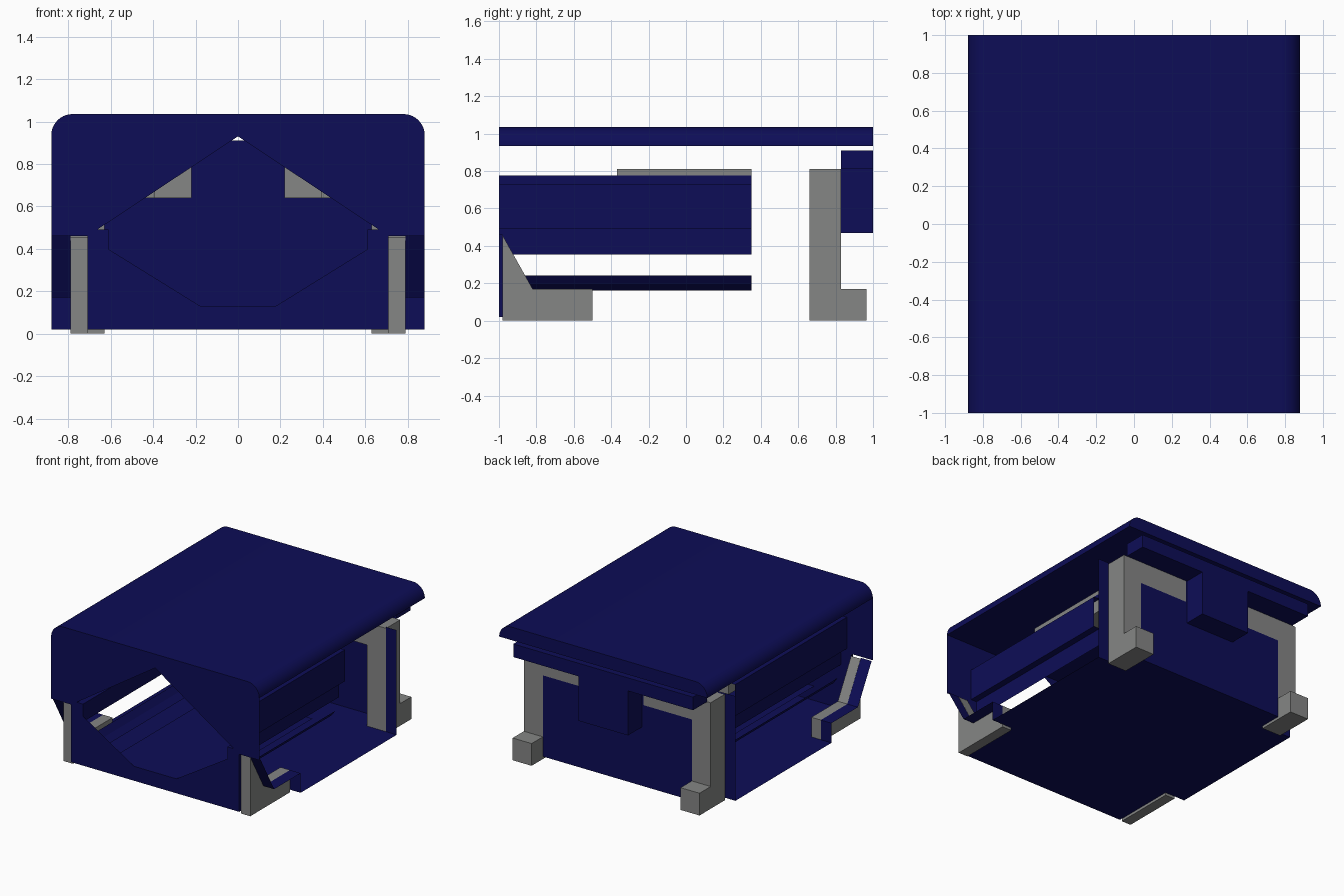
import bpy, bmesh, math

cube = bpy.data.objects.get("Cube")
if cube:
    bpy.data.objects.remove(cube, do_unlink=True)


def material(name, rgb):
    m = bpy.data.materials.new(name)
    m.use_nodes = True
    m.diffuse_color = (*rgb, 1)
    m.node_tree.nodes["Principled BSDF"].inputs["Base Color"].default_value = (*rgb, 1)
    return m


BLUE = material("navy_blue", (0.004, 0.004, 0.095))
GREY = material("mid_grey", (0.235, 0.24, 0.235))


def finish(name, bm, mat, mirror=False):
    bm.normal_update()
    me = bpy.data.meshes.new(name)
    bm.to_mesh(me)
    bm.free()
    me.materials.append(mat)
    ob = bpy.data.objects.new(name, me)
    bpy.context.collection.objects.link(ob)
    if mirror:
        mod = ob.modifiers.new("Mirror", 'MIRROR')
        mod.merge_threshold = 0.0005
    return ob


def sheets(name, polys, mat, mirror=False):
    """Thin sheet faces, each given as a list of corner points."""
    bm = bmesh.new()
    for p in polys:
        bm.faces.new([bm.verts.new(c) for c in p])
    bmesh.ops.triangulate(bm, faces=[f for f in bm.faces if len(f.verts) > 4])
    bmesh.ops.remove_doubles(bm, verts=bm.verts, dist=0.0002)
    return finish(name, bm, mat, mirror)


def prism(name, pts, axis, a, b, mat, mirror=False):
    """Extrude a 2D outline along x (points are y, z) or along y (points are x, z)."""
    def place(p, d):
        return (d, p[0], p[1]) if axis == 'x' else (p[0], d, p[1])
    bm = bmesh.new()
    face = bm.faces.new([bm.verts.new(place(p, a)) for p in pts])
    ext = bmesh.ops.extrude_face_region(bm, geom=[face])
    for v in ext["geom"]:
        if isinstance(v, bmesh.types.BMVert):
            v.co = v.co.lerp(v.co, 1)
            v.co['xy'.index(axis)] = b
    bmesh.ops.recalc_face_normals(bm, faces=bm.faces)
    return finish(name, bm, mat, mirror)


def arc(cx, cz, r, a0, a1, n):
    return [(cx + r * math.cos(math.radians(a0 + (a1 - a0) * i / n)),
             cz + r * math.sin(math.radians(a0 + (a1 - a0) * i / n))) for i in range(n + 1)]


def rect(a0, a1, b0, b1):
    return [(a0, b0), (a1, b0), (a1, b1), (a0, b1)]


# Roof slab with rounded long edges
roof_arc = arc(0.78, 0.935, 0.1, 0, 90, 10)
roof = prism("roof", roof_arc + [(-x, z) for x, z in reversed(roof_arc)], 'y', -1, 1, BLUE)
bpy.ops.object.select_all(action='DESELECT')
roof.select_set(True)
bpy.context.view_layer.objects.active = roof
bpy.ops.object.shade_smooth_by_angle(angle=math.radians(30))

# Front plate with rounded opening and side grooves
low = arc(0.385, 0.355, 0.225, -90, 0, 6)
high = arc(0.455, 0.775, 0.155, 0, 90, 6)
groove = [(0.61, 0.49), (0.66, 0.49), (0.66, 0.73), (0.61, 0.73)]
outline = ([(0, 1.035)] + list(reversed(roof_arc))
           + [(0.88, 0.46), (0.71, 0.46), (0.71, 0.02), (0, 0.02), (0, 0.13)]
           + low + groove + high + [(0, 0.93)])
sheets("front_plate", [[(x, -1, z) for x, z in reversed(outline)]], BLUE, True)
sheets("front_plate_return", [[(0.71, -1, 0.02), (0.71, -0.98, 0.02),
                               (0.71, -0.98, 0.46), (0.71, -1, 0.46)]], BLUE, True)


# Inner channel: side walls with groove, lower lips and base
def along(p, q):
    return [(p[0], -1, p[1]), (p[0], 0.35, p[1]), (q[0], 0.35, q[1]), (q[0], -1, q[1])]


wall = [(0.61, 0.355)] + groove + [(0.61, 0.775)]
sheets("channel_walls", [along(p, q) for p, q in zip(wall, wall[1:])], BLUE, True)
sheets("channel_lips", [along(low[i], low[i + 1]) for i in (2, 3)], BLUE, True)
sheets("channel_base", [[(-0.385, -1, 0.13), (0.385, -1, 0.13),
                         (0.385, 0.35, 0.13), (-0.385, 0.35, 0.13)]], BLUE)

# Floor, notched around the feet
half_floor = [(0, -1), (0.71, -1), (0.71, -0.5), (0.88, -0.5), (0.88, 0.66),
              (0.63, 0.66), (0.63, 0.83), (0, 0.83)]
sheets("floor", [[(x, y, 0.02) for x, y in reversed(half_floor)]], BLUE, True)

# Stepped ledges over the front feet
step = [(-0.985, 0.46), (-0.82, 0.17), (-0.5, 0.17), (-0.5, 0.02)]
sheets("front_ledge", [[(0.79, *p), (0.88, *p), (0.88, *q), (0.79, *q)]
                       for p, q in zip(step, step[1:])], BLUE, True)

# Back wall around the brackets, and side flanges
back = [(0, 0.02), (0.63, 0.02), (0.63, 0.64), (0.22, 0.64), (0.22, 0.81), (0, 0.81)]
sheets("back_wall", [[(x, 0.83, z) for x, z in reversed(back)]], BLUE, True)
sheets("back_flange", [[(x, 0.66, z) for x, z in rect(0.79, 0.88, 0.02, 0.82)]], BLUE, True)

# T-shaped block at the back
tee = [(-0.21, 0.47), (0.21, 0.47), (0.21, 0.81), (0.76, 0.81), (0.76, 0.91),
       (-0.76, 0.91), (-0.76, 0.81), (-0.21, 0.81)]
prism("back_block", tee, 'y', 0.83, 1, BLUE)

# Grey front feet
foot = [(-0.98, 0), (-0.5, 0), (-0.5, 0.17), (-0.82, 0.17), (-0.98, 0.455)]
prism("front_foot", foot, 'x', 0.71, 0.79, GREY, True)

# Grey back brackets with projecting feet
bracket = [(0.63, 0), (0.79, 0), (0.79, 0.81), (0.22, 0.81), (0.22, 0.64), (0.63, 0.64)]
prism("back_bracket", bracket, 'y', 0.66, 0.83, GREY, True)
prism("back_foot", rect(0.63, 0.79, 0, 0.17), 'y', 0.83, 0.965, GREY, True)

# Grey clips on the inside of the channel
prism("channel_clip", rect(0.39, 0.605, 0.64, 0.81), 'y', -0.37, 0.35, GREY, True)
